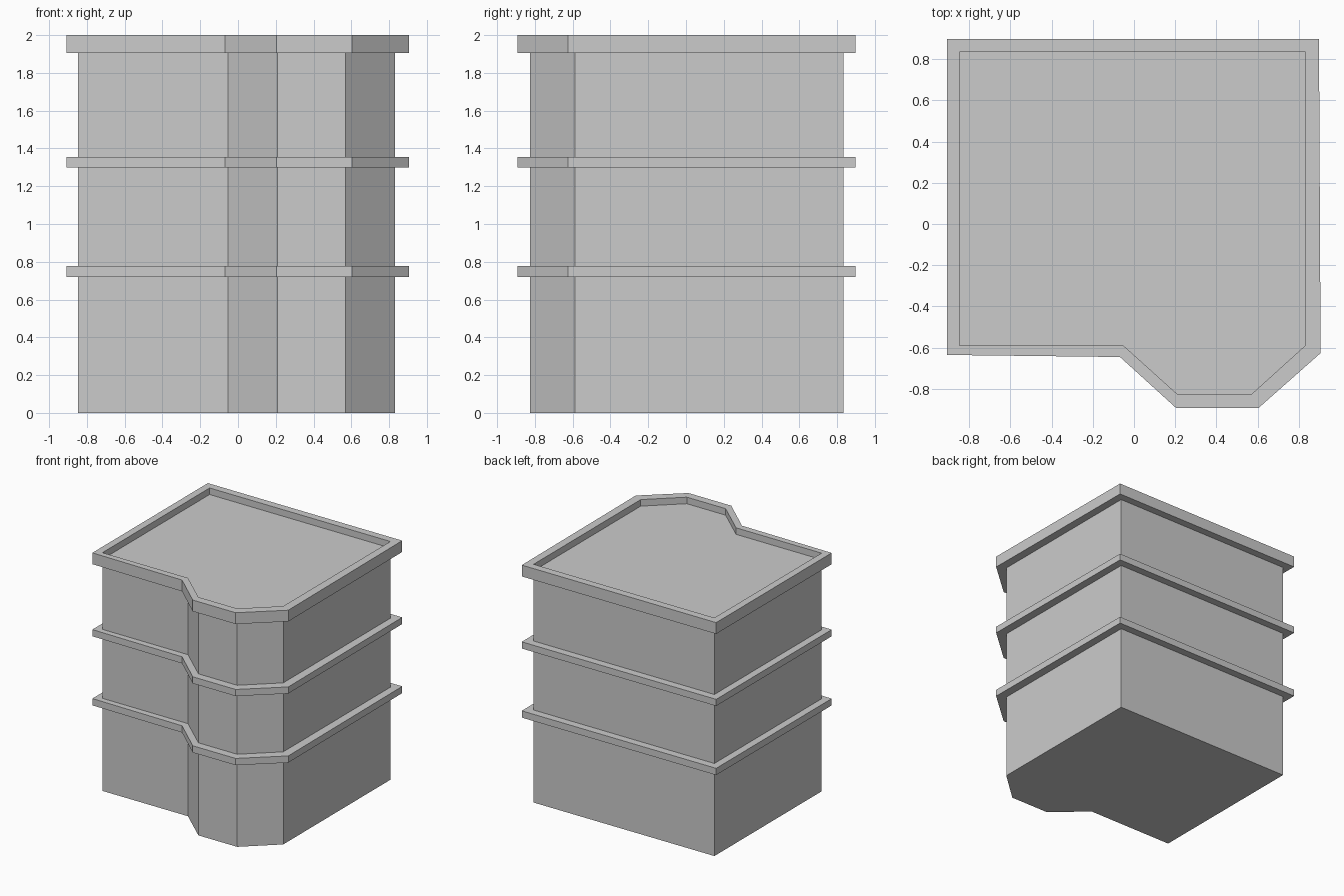
import bpy, bmesh

if "Cube" in bpy.data.objects:
    bpy.data.objects.remove(bpy.data.objects["Cube"])

# Matching footprints: wall line and projecting trim line
WALL = [(-0.847, 0.833), (-0.847, -0.588), (-0.053, -0.588), (0.21, -0.825),
        (0.57, -0.825), (0.832, -0.588), (0.832, 0.833)]
TRIM = [(-0.908, 0.897), (-0.908, -0.635), (-0.068, -0.645), (0.205, -0.893),
        (0.603, -0.893), (0.905, -0.626), (0.897, 0.897)]
ROOF_Z = 1.945


def loft(name, sections, caps=False):
    """Skin a stack of (footprint, height) sections."""
    bm = bmesh.new()
    loops = [[bm.verts.new((x, y, z)) for x, y in outline] for outline, z in sections]
    for low, high in zip(loops, loops[1:]):
        for i in range(len(low)):
            j = (i + 1) % len(low)
            bm.faces.new((low[i], low[j], high[j], high[i]))
    if caps:
        bm.faces.new(loops[0][::-1])
        bm.faces.new(loops[-1])
    mesh = bpy.data.meshes.new(name)
    bm.to_mesh(mesh)
    bm.free()
    obj = bpy.data.objects.new(name, mesh)
    bpy.context.collection.objects.link(obj)
    return obj


# Main block with angled bay and flat roof
loft("building_walls", [(WALL, 0), (WALL, ROOF_Z)], caps=True)

# Ledges between the storeys
for name, z0, z1 in (("lower_ledge", 0.72, 0.777), ("upper_ledge", 1.30, 1.356)):
    loft(name, [(WALL, z0), (TRIM, z0), (TRIM, z1), (WALL, z1)])

# Parapet around the sunken roof
loft("roof_parapet", [(WALL, 1.905), (TRIM, 1.905), (TRIM, 2.0), (WALL, 2.0), (WALL, ROOF_Z)])
